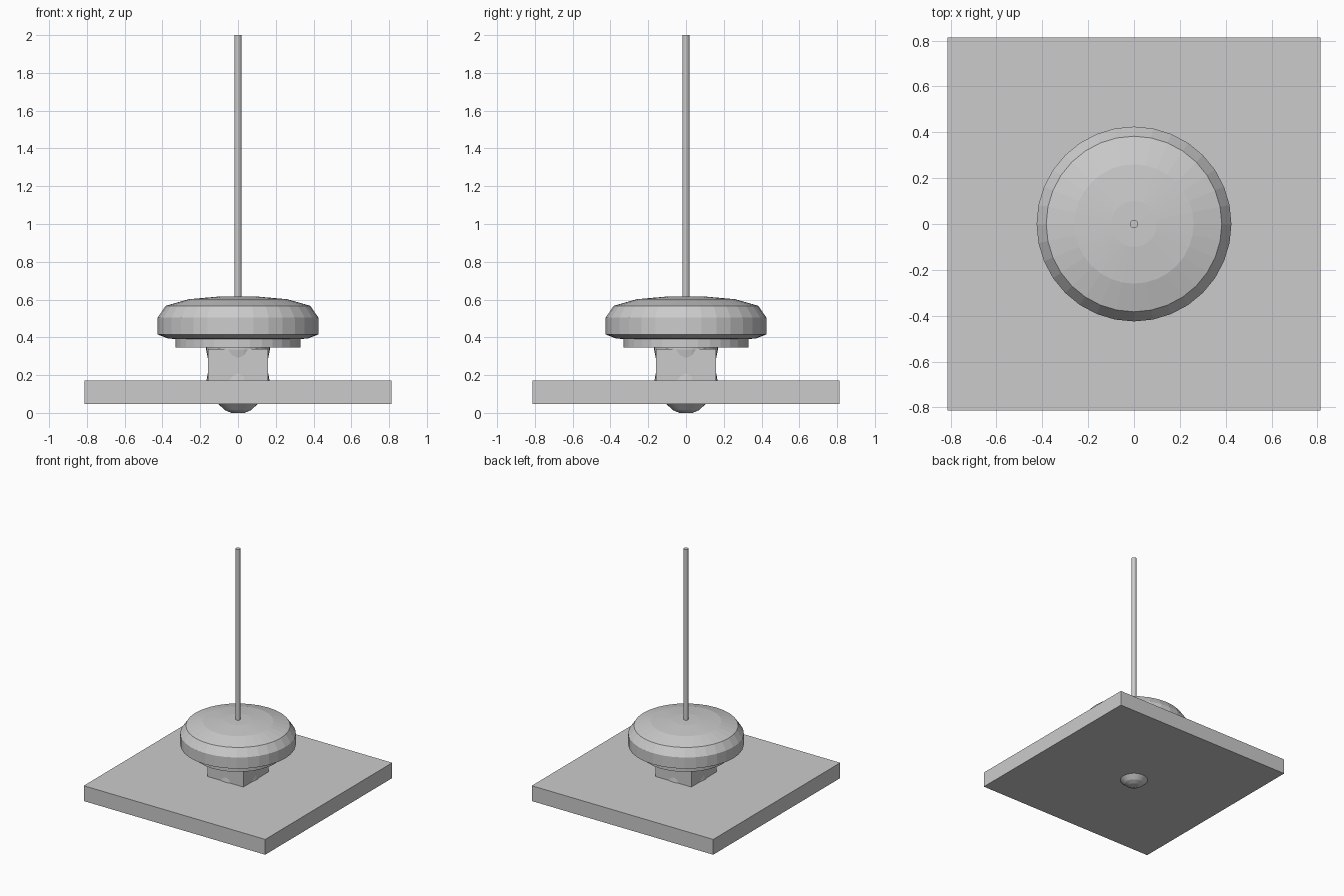
import bpy, bmesh
from math import cos, sin, tau

if "Cube" in bpy.data.objects:
    bpy.data.objects.remove(bpy.data.objects["Cube"])


def make_object(name, bm):
    bmesh.ops.recalc_face_normals(bm, faces=bm.faces[:])
    mesh = bpy.data.meshes.new(name)
    bm.to_mesh(mesh)
    bm.free()
    obj = bpy.data.objects.new(name, mesh)
    bpy.context.collection.objects.link(obj)
    return obj


def lathe(name, profile, sides):
    """Revolve (radius, z) points about z; both ends are closed."""
    bm = bmesh.new()
    rings = [[bm.verts.new((r * cos(tau * i / sides), r * sin(tau * i / sides), z))
              for i in range(sides)] for r, z in profile]
    for low, high in zip(rings, rings[1:]):
        for i in range(sides):
            j = (i + 1) % sides
            bm.faces.new((low[i], low[j], high[j], high[i]))
    bm.faces.new(rings[0][::-1])
    bm.faces.new(rings[-1])
    return make_object(name, bm)


def box(name, half, z0, z1):
    bm = bmesh.new()
    bmesh.ops.create_cube(bm, size=1)
    for v in bm.verts:
        v.co = (v.co.x * 2 * half, v.co.y * 2 * half, z1 if v.co.z > 0 else z0)
    return make_object(name, bm)


# Square base plate and the square block standing on it
box("base_plate", 0.813, 0.048, 0.172)
box("neck_block", 0.16, 0.10, 0.337)

# Waisted core: pokes out under the plate and slightly through the block faces
lathe("neck_core", [(0.035, 0.0), (0.07, 0.015), (0.105, 0.048), (0.155, 0.10),
                    (0.169, 0.16), (0.159, 0.215), (0.155, 0.25), (0.159, 0.285),
                    (0.169, 0.335), (0.169, 0.36)], 32)

# Domed cap with a stepped underside
lathe("round_cap", [(0.33, 0.345), (0.33, 0.391), (0.37, 0.394), (0.425, 0.415),
                    (0.425, 0.505), (0.383, 0.567), (0.26, 0.602),
                    (0.10, 0.616), (0.015, 0.617)], 32)

# Tall thin rod
lathe("rod", [(0.018, 0.58), (0.018, 2.0)], 12)
